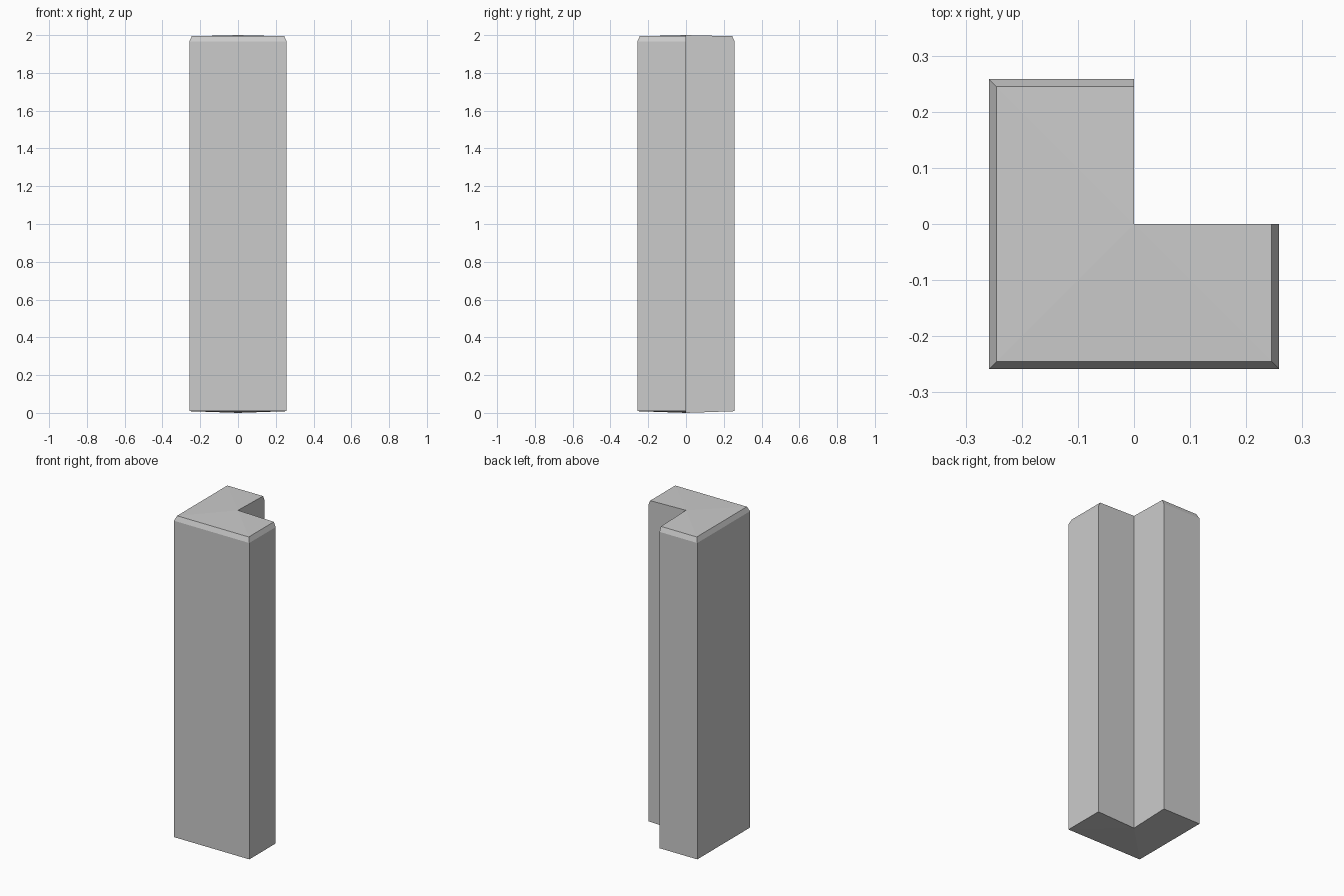
import bpy, bmesh

if "Cube" in bpy.data.objects:
    bpy.data.objects.remove(bpy.data.objects["Cube"])

R = 0.258       # outer half width
INSET = 0.013   # chamfer inset at the top


def outline(bm, r, z, z_inner):
    """L-shaped loop; the first point is the inner corner."""
    pts = [(0, 0), (0, r), (-r, r), (-r, -r), (r, -r), (r, 0)]
    return [bm.verts.new((x, y, z_inner if i == 0 else z))
            for i, (x, y) in enumerate(pts)]


bm = bmesh.new()
# Body: bottom, chamfer start and slightly peaked top
rings = [outline(bm, R, 0.009, 0.0),
         outline(bm, R, 1.965, 1.965),
         outline(bm, R - INSET, 1.994, 2.0)]
for lo, hi in zip(rings, rings[1:]):
    for i in range(6):
        j = (i + 1) % 6
        bm.faces.new((lo[i], lo[j], hi[j], hi[i]))

# Caps: shallow slopes fanning out from the inner corner
for ring in (rings[0], rings[-1]):
    for i in range(1, 5):
        bm.faces.new((ring[0], ring[i], ring[i + 1]))

# Flatten the inner walls by merging their coplanar strips
bmesh.ops.recalc_face_normals(bm, faces=bm.faces)
bmesh.ops.dissolve_limit(bm, angle_limit=0.005, verts=bm.verts, edges=bm.edges)

mesh = bpy.data.meshes.new("corner_pillar")
bm.to_mesh(mesh)
bm.free()
pillar = bpy.data.objects.new("corner_pillar", mesh)
bpy.context.collection.objects.link(pillar)
